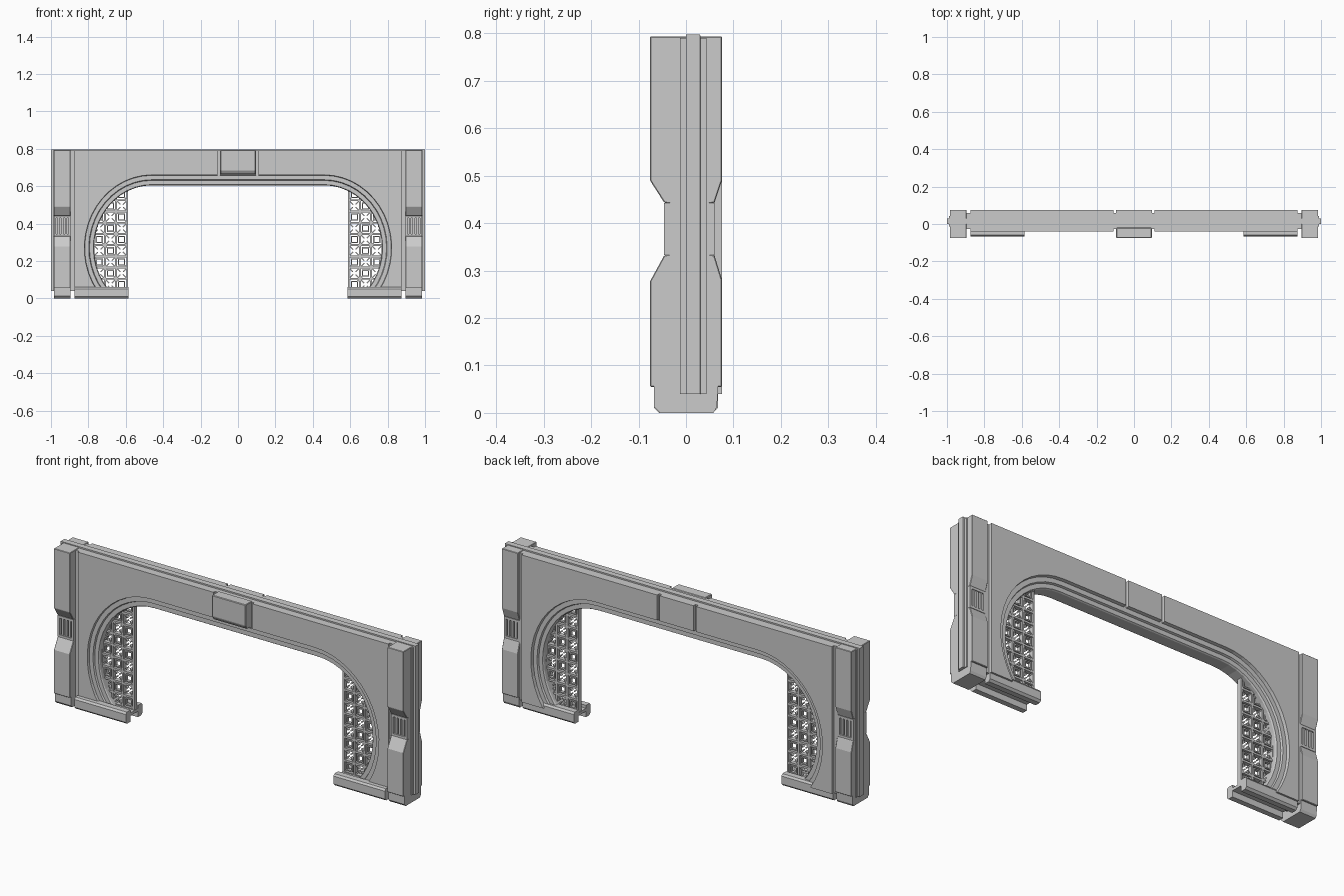
import bpy, bmesh
from math import sin, cos, asin, pi, hypot
from mathutils import Vector

if "Cube" in bpy.data.objects:
    bpy.data.objects.remove(bpy.data.objects["Cube"])


def finish(bm, name, mirror=False, bevel=0):
    bmesh.ops.recalc_face_normals(bm, faces=bm.faces)
    me = bpy.data.meshes.new(name)
    bm.to_mesh(me)
    bm.free()
    ob = bpy.data.objects.new(name, me)
    bpy.context.collection.objects.link(ob)
    if bevel:
        m = ob.modifiers.new("bevel", 'BEVEL')
        m.width, m.segments = bevel, 1
    if mirror:
        ob.modifiers.new("mirror", 'MIRROR').use_mirror_merge = False
    return ob


def loft(bm, loops):
    rings = [[bm.verts.new(p) for p in loop] for loop in loops]
    n = len(rings[0])
    for a, b in zip(rings, rings[1:]):
        for i in range(n):
            j = (i + 1) % n
            bm.faces.new((a[i], a[j], b[j], b[i]))
    bm.faces.new(rings[0])
    bm.faces.new(rings[-1][::-1])


def prism_x(bm, yz, x0, x1):
    loft(bm, [[(x, y, z) for y, z in yz] for x in (x0, x1)])


def box(bm, x0, x1, y0, y1, z0, z1):
    prism_x(bm, [(y0, z0), (y0, z1), (y1, z1), (y1, z0)], x0, x1)


def bar(bm, a, b, w, y0, y1):
    # straight lattice bar between two (x, z) points
    a, b = Vector(a), Vector(b)
    d = (b - a).normalized() * w / 2
    n = Vector((-d.y, d.x))
    pts = [a - d + n, b + d + n, b + d - n, a - d - n]
    loft(bm, [[(p.x, y, p.y) for p in pts] for y in (y0, y1)])


# Arch outline: horseshoe ellipse quarters joined by a flat top
CX, CZ, FLOOR, SEG = 0.46, 0.27, 0.04, 16


def arch(off):
    rx, rz = 0.31 + off * 0.93, 0.335 + off
    t0 = asin((FLOOR - CZ) / rz)
    ts = [t0 + (pi / 2 - t0) * i / SEG for i in range(SEG + 1)]
    half = [(CX + rx * cos(t), CZ + rz * sin(t)) for t in ts]
    return half + [(-x, z) for x, z in reversed(half)]


# Wall with stepped arch trim and stepped end tongues: (y, arch offset, half width, top)
sections = [
    (-0.040, 0.056, 0.875, 0.790), (-0.028, 0.053, 0.875, 0.790),
    (-0.028, 0.030, 0.900, 0.790), (-0.019, 0.026, 0.900, 0.790),
    (-0.019, 0.004, 0.900, 0.790), (-0.013, 0.000, 0.900, 0.790),
    (-0.0129, 0.000, 0.990, 0.790), (0.000, 0.000, 0.990, 0.790),
    (0.0001, 0.000, 1.000, 0.797), (0.030, 0.000, 1.000, 0.797),
    (0.0301, 0.000, 0.990, 0.790), (0.043, 0.000, 0.990, 0.790),
    (0.0431, 0.000, 0.900, 0.790), (0.050, 0.004, 0.900, 0.790),
    (0.050, 0.026, 0.900, 0.790), (0.060, 0.030, 0.900, 0.790),
    (0.060, 0.053, 0.875, 0.790), (0.076, 0.056, 0.875, 0.790)]
bm = bmesh.new()
loft(bm, [[(x, y, z) for x, z in
           [(-w, FLOOR), (-w, top), (w, top), (w, FLOOR)] + arch(off)]
          for y, off, w, top in sections])
wall = finish(bm, "arched_wall")

# Grooves either side of the keystone, front and back
bm = bmesh.new()
for s in (-1, 1):
    xs = sorted((s * 0.095, s * 0.11))
    box(bm, *xs, -0.10, -0.027, 0.655, 0.85)
    box(bm, *xs, 0.059, 0.10, 0.655, 0.85)
cutter = finish(bm, "groove_cutter")
cutter.hide_render = True
m = wall.modifiers.new("grooves", 'BOOLEAN')
m.operation, m.solver, m.object = 'DIFFERENCE', 'EXACT', cutter
bpy.context.view_layer.objects.active = wall
bpy.ops.object.modifier_apply(modifier="grooves")
bpy.data.objects.remove(cutter)

# Keystone block on the front
bm = bmesh.new()
prism_x(bm, [(-0.02, 0.665), (-0.062, 0.665), (-0.075, 0.685), (-0.075, 0.793), (-0.02, 0.793)],
        -0.095, 0.095)
finish(bm, "keystone", bevel=0.003)

# Pillars with a waisted niche on both faces
bm = bmesh.new()
prism_x(bm, [(-0.076, 0.055), (-0.076, 0.277), (-0.046, 0.332), (-0.030, 0.335),
             (-0.030, 0.440), (-0.046, 0.443), (-0.076, 0.490), (-0.076, 0.793),
             (0.076, 0.793), (0.076, 0.490), (0.060, 0.443), (0.045, 0.440),
             (0.045, 0.335), (0.060, 0.332), (0.076, 0.280), (0.076, 0.055)], 0.895, 0.985)
finish(bm, "pillar", True, 0.002)

# Niche frames and ribs
bm = bmesh.new()
for y0, y1 in ((-0.046, -0.028), (0.043, 0.060)):
    for x0, x1 in ((0.895, 0.907), (0.973, 0.985)):
        box(bm, x0, x1, y0, y1, 0.333, 0.442)
    for z0, z1 in ((0.333, 0.345), (0.430, 0.442)):
        box(bm, 0.907, 0.973, y0, y1, z0, z1)
    mid = (y0 + y1) / 2
    r0, r1 = (y0 + 0.003, mid + 0.008) if y0 < 0 else (mid - 0.008, y1 - 0.003)
    for x in (0.920, 0.940, 0.960):
        box(bm, x - 0.006, x + 0.006, r0, r1, 0.345, 0.430)
finish(bm, "niche_ribs", True)

# Pillar feet
bm = bmesh.new()
prism_x(bm, [(-0.067, 0.058), (-0.067, 0.012), (-0.055, 0), (0.058, 0),
             (0.065, 0.012), (0.068, 0.058)], 0.895, 0.985)
finish(bm, "pillar_foot", True)

# Threshold channel: front and back rails joined by a web
bm = bmesh.new()
prism_x(bm, [(-0.060, 0.060), (-0.067, 0.050), (-0.067, 0.010), (-0.057, 0), (-0.030, 0),
             (-0.030, 0.030), (0.030, 0.030), (0.030, 0), (0.057, 0), (0.067, 0.010),
             (0.067, 0.050), (0.060, 0.060), (0.030, 0.060), (0.030, 0.045),
             (-0.030, 0.045), (-0.030, 0.060)], 0.585, 0.875)
finish(bm, "threshold_channel", True)


# Lattice screens: square cells filled with rings, spokes and crosses
def inside(x, z):
    return hypot((x - CX) / 0.325, (z - CZ) / 0.35) < 1


bm = bmesh.new()
C, X0, Z0 = 0.06, 0.592, 0.045
Y0, Y1 = 0.004, 0.026
for i in range(4):
    for j in range(9):
        x, z = X0 + i * C, Z0 + j * C
        corners = [(x, z), (x + C, z), (x + C, z + C), (x, z + C)]
        for k in ((3, 0), (0, 1)):
            a, b = corners[k[0]], corners[k[1]]
            if inside(*a) or inside(*b):
                bar(bm, a, b, 0.010, Y0, Y1)
        if not any(inside(*c) for c in corners):
            continue
        cx, cz = x + C / 2, z + C / 2
        ring_cell = (i + j) % 2 == 0
        h = 0.016 if ring_cell else 0.009
        ring = [(cx - h, cz - h), (cx + h, cz - h), (cx + h, cz + h), (cx - h, cz + h)]
        for k in range(4):
            if ring_cell:
                bar(bm, ring[k], ring[(k + 1) % 4], 0.006, Y0 + 0.003, Y1 - 0.003)
            if not ring_cell or k % 2 == 0:
                bar(bm, corners[k], ring[k], 0.006, Y0 + 0.004, Y1 - 0.004)
finish(bm, "lattice_screen", True)
